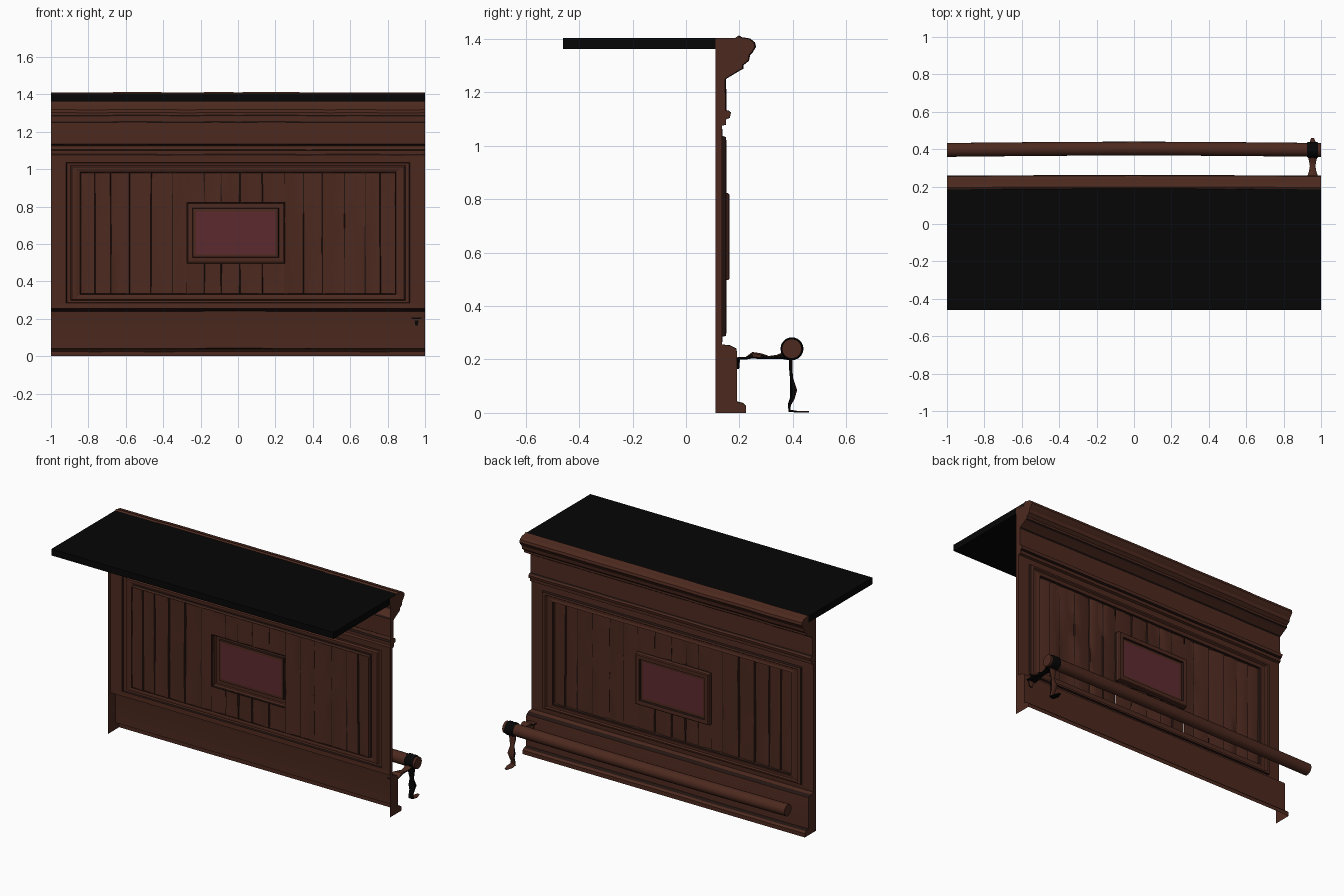
import bpy, bmesh, math, random
from mathutils import Vector

if "Cube" in bpy.data.objects:
    bpy.data.objects.remove(bpy.data.objects["Cube"])

random.seed(4)


def material(name, rgb):
    m = bpy.data.materials.new(name)
    m.diffuse_color = (*rgb, 1)
    m.use_nodes = True
    m.node_tree.nodes["Principled BSDF"].inputs["Base Color"].default_value = m.diffuse_color
    return m


WOOD = material("brown_wood", (0.073, 0.0225, 0.0135))
DARK = material("dark_groove", (0.018, 0.008, 0.006))
BLACK = material("black_top", (0.0018, 0.0018, 0.0018))
MAROON = material("maroon_plaque", (0.107, 0.024, 0.028))


def finish(name, bm, mats, recalc=True, smooth=None):
    if recalc:
        bmesh.ops.recalc_face_normals(bm, faces=bm.faces)
    me = bpy.data.meshes.new(name)
    bm.to_mesh(me)
    bm.free()
    for m in mats:
        me.materials.append(m)
    ob = bpy.data.objects.new(name, me)
    bpy.context.collection.objects.link(ob)
    if smooth:
        bpy.context.view_layer.objects.active = ob
        ob.select_set(True)
        bpy.ops.object.shade_smooth_by_angle(angle=math.radians(smooth))
        ob.select_set(False)
    return ob


def front_out(bm):
    """Open shells face the customer side (+y)."""
    bm.normal_update()
    for f in bm.faces:
        if f.normal.y < 0:
            f.normal_flip()


def moulding(name, profile, dark, bow=0.0, n=16):
    """Extrude an open (y, z) profile along x; segments listed in dark are grooves."""
    bm = bmesh.new()
    cols = []
    for i in range(n + 1):
        x = -1 + 2 * i / n
        dy = bow * math.cos(x * math.pi / 2)
        dz = random.uniform(-.0015, .0015) if 0 < i < n else 0
        cols.append([bm.verts.new((x, y + dy, z + dz if 0 < j < len(profile) - 1 else z))
                     for j, (y, z) in enumerate(profile)])
    for a, b in zip(cols, cols[1:]):
        for j in range(len(profile) - 1):
            f = bm.faces.new((a[j], a[j + 1], b[j + 1], b[j]))
            f.material_index = int(j in dark)
    front_out(bm)
    return finish(name, bm, [WOOD, DARK], recalc=False, smooth=25)


def rings(name, steps, mats, fill=None):
    """Nested rectangles (x0, x1, z0, z1, y, material) joined like a picture frame."""
    bm = bmesh.new()
    prev = None
    for x0, x1, z0, z1, y, m in steps:
        cur = [bm.verts.new(p) for p in ((x0, y, z0), (x1, y, z0), (x1, y, z1), (x0, y, z1))]
        if prev:
            for k in range(4):
                f = bm.faces.new((prev[k], prev[(k + 1) % 4], cur[(k + 1) % 4], cur[k]))
                f.material_index = m
        prev = cur
    if fill is not None:
        bm.faces.new(prev).material_index = fill
    front_out(bm)
    return finish(name, bm, mats, recalc=False)


def planks(name, xs, z0, z1, n=5):
    """Warped boards between the x positions, with a dark groove at each joint."""
    bm = bmesh.new()
    cols = []                       # (vertices, material of the strip on its left)

    def column(x, y, mat, end):
        lean = 0 if end else random.uniform(-.004, .004)
        vs = []
        for i in range(n + 1):
            t = i / n
            vs.append(bm.verts.new((x + lean * (t - .5), y + random.uniform(-.003, .003),
                                    z0 + (z1 - z0) * t)))
        cols.append((vs, mat))

    for a, b in zip(xs, xs[1:]):
        tilt = random.uniform(-.006, .006)
        first, last = a == xs[0], b == xs[-1]
        # the outer ends run slightly under their neighbours so no gap shows
        column(a - .002 if first else a + .0025, .130 - tilt, 1, first)
        column((a + b) / 2, .133, 0, False)
        column(b + .002 if last else b - .0025, .130 + tilt, 0, last)
    for (a, _), (b, mat) in zip(cols, cols[1:]):
        for i in range(n):
            bm.faces.new((a[i], a[i + 1], b[i + 1], b[i])).material_index = mat
    front_out(bm)
    return finish(name, bm, [WOOD, DARK], recalc=False, smooth=40)


# Baseboard, waist moulding and crown (the back of the wall is open)
base = [(.225, 0), (.225, .025), (.214, .036), (.19, .042), (.19, .23), (.188, .24),
        (.165, .252), (.135, .256)]
band = [(.135, 1.075), (.15, 1.08), (.15, 1.1), (.164, 1.105), (.168, 1.124), (.16, 1.13),
        (.148, 1.134)]
crown = [(.148, 1.134), (.146, 1.25), (.155, 1.256), (.175, 1.268), (.2, 1.283), (.211, 1.288),
         (.211, 1.302), (.232, 1.318), (.236, 1.34), (.246, 1.35), (.258, 1.37),
         (.254, 1.386), (.236, 1.4), (.205, 1.405), (.195, 1.411), (.185, 1.404)]
moulding("baseboard", base, (2, 5))
moulding("waist_moulding", band, (2, 5))
moulding("crown_moulding", crown, (1, 4), bow=.004)

# End caps closing the wall at both sides
outline = [(.11, 0)] + base + band + crown[1:] + [(.11, 1.404)]
for side, x in (("left", -1), ("right", 1)):
    bm = bmesh.new()
    f = bm.faces.new([bm.verts.new((x, y, z)) for y, z in outline])
    f.normal_update()
    if f.normal.x * x < 0:
        f.normal_flip()
    finish(side + "_end_cap", bm, [WOOD], recalc=False)

# Panel frame: stiles, rails and stepped beading
rings("panel_frame", [(-h, h, a, b, y, m) for h, a, b, y, m in (
    (1, .256, 1.075, .135, 0), (.92, .285, 1.037, .137, 0), (.915, .288, 1.032, .149, 1),
    (.895, .298, 1.02, .151, 0), (.888, .303, 1.013, .14, 0), (.865, .315, 1.0, .14, 0),
    (.845, .33, .986, .145, 0), (.842, .333, .983, .133, 1), (.84, .335, .981, .122, 0))],
      [WOOD, DARK])

# Vertical boards around the plaque
PX0, PX1, PZ0, PZ1 = -.275, .25, .495, .825
planks("left_planks", (-.84, -.765, -.68, -.58, -.465, -.35, PX0), .334, .982)
planks("right_planks", (PX1, .35, .45, .57, .68, .76, .84), .334, .982)
middle = (PX0, -.18, -.09, .01, .13, PX1)
planks("lower_planks", middle, .334, PZ0 + .002, 2)
planks("upper_planks", middle, PZ1 - .002, .982, 2)

# Framed plaque
rings("plaque", [(PX0 + d, PX1 - d, PZ0 + d, PZ1 - d, y, m) for d, y, m in (
    (0, .122, 0), (.001, .14, 1), (.003, .158, 0), (.008, .163, 0), (.032, .162, 0),
    (.035, .15, 1), (.05, .149, 0))], [WOOD, DARK, MAROON], fill=2)

# Countertop
bm = bmesh.new()
bmesh.ops.create_cube(bm, size=1)
for v in bm.verts:
    v.co = Vector((v.co.x * 2, -.135 + v.co.y * .65, 1.383 + v.co.z * .042))
finish("countertop", bm, [BLACK])


def tube(name, stations, mat, sides=18, smooth=40):
    """Round bar along x from (x, radius) stations around the foot rail axis."""
    bm = bmesh.new()
    loops = []
    for x, r in stations:
        cy = .396 + .007 * math.cos(x * math.pi / 2)
        loops.append([bm.verts.new((x, cy + r * math.cos(2 * math.pi * k / sides),
                                    .24 + r * math.sin(2 * math.pi * k / sides)))
                      for k in range(sides)])
    for a, b in zip(loops, loops[1:]):
        for k in range(sides):
            bm.faces.new((a[k], a[(k + 1) % sides], b[(k + 1) % sides], b[k]))
    bm.faces.new(loops[0])
    bm.faces.new(loops[-1])
    finish(name, bm, [mat], smooth=smooth)


# Foot rail and its collar
tube("foot_rail", [(-1 + i / 6, .037) for i in range(13)], WOOD)
tube("rail_collar", [(.925, .038), (.93, .042), (.945, .043), (.955, .04), (.965, .043),
                     (.98, .042), (.985, .038)], BLACK)


def strap(name, path):
    """Flat forged strap in the yz plane: stations (y, z, half width, half thickness)."""
    bm = bmesh.new()
    loops = []
    for i, (y, z, w, t) in enumerate(path):
        a, b = path[max(i - 1, 0)], path[min(i + 1, len(path) - 1)]
        d = Vector((0, b[0] - a[0], b[1] - a[1])).normalized()
        nrm = Vector((0, -d.z, d.y)) * t
        c = Vector((.955, y, z))
        loops.append([bm.verts.new(c + Vector((s * w, 0, 0)) + nrm * u)
                      for s, u in ((-1, -.5), (-.5, -1), (.5, -1), (1, -.5),
                                   (1, .5), (.5, 1), (-.5, 1), (-1, .5))])
    for a, b in zip(loops, loops[1:]):
        for k in range(8):
            bm.faces.new((a[k], a[(k + 1) % 8], b[(k + 1) % 8], b[k]))
    bm.faces.new(loops[0])
    bm.faces.new(loops[-1])
    bmesh.ops.recalc_face_normals(bm, faces=bm.faces)
    # worn brown on top and outer faces, black elsewhere
    for f in bm.faces:
        f.material_index = int(not (f.normal.y > .3 or f.normal.z > .3))
    finish(name, bm, [WOOD, BLACK], smooth=35)


# Rail bracket: arm, leg with foot, wall plate
strap("bracket_arm", [(.188, .204, .03, .004), (.225, .205, .028, .005), (.25, .216, .03, .012),
                      (.28, .212, .02, .011), (.31, .207, .015, .006), (.34, .209, .02, .008),
                      (.365, .215, .026, .014), (.392, .202, .028, .006)])
strap("bracket_leg", [(.392, .21, .026, .006), (.392, .165, .02, .006), (.395, .13, .013, .006),
                      (.403, .085, .024, .013), (.398, .055, .016, .009), (.387, .03, .014, .006),
                      (.387, .008, .018, .005), (.42, .004, .022, .003), (.46, .004, .008, .003)])
strap("bracket_wall_plate", [(.197, .206, .028, .005), (.195, .185, .014, .006),
                             (.194, .165, .01, .005)])
